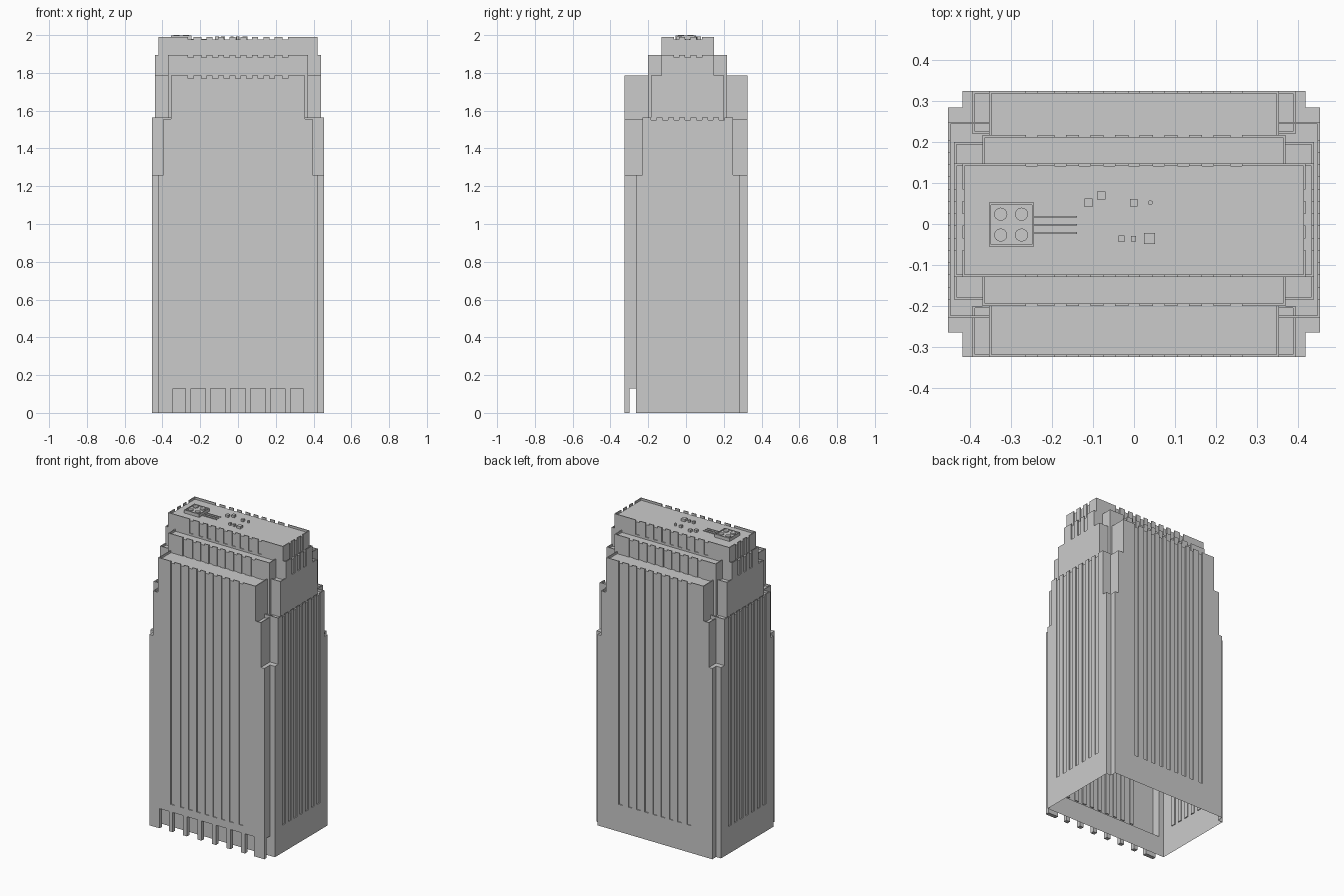
import bpy, bmesh

if "Cube" in bpy.data.objects:
    bpy.data.objects.remove(bpy.data.objects["Cube"])

D = 0.006          # groove depth and parapet thickness
LIP = 0.014        # parapet height above each roof
ARCADE_Y, ARCADE_Z = -0.265, 0.13
GROOVE_W = 0.028
X_GROOVES = [-0.25, -0.18, -0.12, -0.06, 0, 0.06, 0.12, 0.18, 0.25]
Y_GROOVES = [0.01 + k * 0.06 for k in range(-3, 4)]
blocks = []        # plan rectangles with a top height


def block(x0, x1, y0, y1, z):
    blocks.append(tuple(round(v, 4) for v in (x0, x1, y0, y1, z)))


def panels(a, b, centres):
    """Split a wall run into the panels left between its grooves."""
    out, start = [], a
    for c in centres:
        lo, hi = c - GROOVE_W / 2, c + GROOVE_W / 2
        if lo > a + 0.01 and hi < b - 0.01:
            out.append((start, lo))
            start = hi
    return out + [(start, b)]


def tier(x0, x1, y0, y1, z, front=False, side=False):
    """Recessed core with a thin parapet skin, optionally grooved."""
    block(x0 + D, x1 - D, y0 + D, y1 - D, z - LIP)
    for a, b in panels(x0, x1, X_GROOVES if front else []):
        block(a, b, y0, y0 + D, z)
        block(a, b, y1 - D, y1, z)
    for a, b in panels(y0, y1, Y_GROOVES if side else []):
        block(x0, x0 + D, a, b, z)
        block(x1 - D, x1, a, b, z)


# Plinth band
block(-0.42, 0.42, -0.325, 0.325, 0.18)
block(-0.455, 0.455, -0.265, 0.285, 0.18)
# Corner shafts and shoulders
for s in (-1, 1):
    def mirrored(x0, x1, y0, y1, z, make):
        make(min(s * x0, s * x1), max(s * x0, s * x1), y0, y1, z)
    for y0, y1 in ((-0.325, -0.2), (0.22, 0.325)):
        mirrored(0.3, 0.42, y0, y1, 1.26, block)
        mirrored(0.3, 0.395, y0, y1, 1.555, tier)
    for y0, y1 in ((-0.265, -0.21), (0.23, 0.285)):
        mirrored(0.38, 0.455, y0, y1, 1.26, block)
# Stepped tiers
tier(-0.455, 0.455, -0.23, 0.25, 1.565, side=True)
tier(-0.355, 0.355, -0.325, 0.325, 1.785, front=True)
tier(-0.44, 0.44, -0.185, 0.2, 1.785)
tier(-0.37, 0.37, -0.2, 0.218, 1.895, front=True)
tier(-0.44, 0.44, -0.13, 0.148, 1.895, side=True)
tier(-0.42, 0.42, -0.13, 0.148, 1.99, front=True, side=True)


def add_mesh(name, bm):
    mesh = bpy.data.meshes.new(name)
    bm.to_mesh(mesh)
    bm.free()
    obj = bpy.data.objects.new(name, mesh)
    bpy.context.collection.objects.link(obj)
    return obj


def tower_shell():
    """Single open-bottomed skin over all blocks."""
    xs = sorted({v for b in blocks for v in b[0:2]})
    ys = sorted({v for b in blocks for v in b[2:4]})

    def span(i, j):
        if not (0 <= i < len(xs) - 1 and 0 <= j < len(ys) - 1):
            return None
        x, y = (xs[i] + xs[i + 1]) / 2, (ys[j] + ys[j + 1]) / 2
        tops = [b[4] for b in blocks if b[0] < x < b[1] and b[2] < y < b[3]]
        return (ARCADE_Z if y < ARCADE_Y else 0, max(tops)) if tops else None

    grid = {(i, j): span(i, j) for i in range(-1, len(xs)) for j in range(-1, len(ys))}
    bm = bmesh.new()

    def quad(pts, flip):
        bm.faces.new([bm.verts.new(p) for p in (reversed(pts) if flip else pts)])

    def wall(a, b, p, q):
        """Wall on edge p-q; unflipped it faces from cell a to cell b."""
        if not a and not b:
            return
        a, b = a or (b[0], b[0]), b or (a[0], a[0])
        for u, v, flip in ((a[1], b[1], a[1] < b[1]), (a[0], b[0], a[0] > b[0])):
            lo, hi = min(u, v), max(u, v)
            if hi - lo > 1e-5:
                quad([(*p, lo), (*q, lo), (*q, hi), (*p, hi)], flip)

    for (i, j), c in grid.items():
        if i + 1 < len(xs) and j >= 0 and j + 1 < len(ys):
            wall(c, grid[i + 1, j], (xs[i + 1], ys[j]), (xs[i + 1], ys[j + 1]))
        if j + 1 < len(ys) and i >= 0 and i + 1 < len(xs):
            wall(c, grid[i, j + 1], (xs[i + 1], ys[j + 1]), (xs[i], ys[j + 1]))
        if c:
            x0, x1, y0, y1 = xs[i], xs[i + 1], ys[j], ys[j + 1]
            for z, flip in ((c[1], False), (c[0], True)):
                if z > 0:
                    quad([(x0, y0, z), (x1, y0, z), (x1, y1, z), (x0, y1, z)], flip)
    bmesh.ops.remove_doubles(bm, verts=bm.verts, dist=1e-5)
    return add_mesh("tower_shell", bm)


def box(name, x0, x1, y0, y1, z0, z1):
    bm = bmesh.new()
    bmesh.ops.create_cube(bm, size=1)
    for v in bm.verts:
        v.co = ((x0, x1)[v.co.x > 0], (y0, y1)[v.co.y > 0], (z0, z1)[v.co.z > 0])
    return add_mesh(name, bm)


def cylinder(name, x, y, z0, z1, r):
    bpy.ops.mesh.primitive_cylinder_add(vertices=16, radius=r, depth=z1 - z0,
                                        location=(x, y, (z0 + z1) / 2))
    obj = bpy.context.object
    obj.name = name
    bpy.ops.object.shade_smooth_by_angle()


tower_shell()

# Entrance arcade: end piers and slim pillars
piers = [(-0.42, -0.345), (0.345, 0.42)]
piers += [(x - 0.014, x + 0.014) for x in (-0.264, -0.159, -0.053, 0.053, 0.159, 0.264)]
for a, b in piers:
    box("arcade_pillar", a, b, -0.325, -0.3, 0, ARCADE_Z)

# Rooftop cooling unit with rim, four fans and pipes
R = 1.99 - LIP
X0, X1, Y0, Y1 = -0.355, -0.245, -0.055, 0.052
box("cooling_unit", X0 + 0.004, X1 - 0.004, Y0 + 0.004, Y1 - 0.004, R, 1.992)
for a, b, c, d in ((X0, X1, Y0, Y0 + 0.005), (X0, X1, Y1 - 0.005, Y1),
                   (X0, X0 + 0.005, Y0, Y1), (X1 - 0.005, X1, Y0, Y1)):
    box("cooling_unit_rim", a, b, c, d, R, 1.997)
for x in (-0.326, -0.275):
    for y in (-0.027, 0.024):
        cylinder("cooling_fan", x, y, 1.99, 2.0, 0.016)
for y in (-0.022, -0.002, 0.018):
    box("roof_pipe", X1, -0.14, y - 0.002, y + 0.002, R, R + 0.004)

# Small roof vents
for x, y, s in ((-0.111, 0.052, 0.02), (-0.08, 0.07, 0.02), (-0.001, 0.052, 0.018),
                (-0.031, -0.036, 0.015), (-0.001, -0.036, 0.013), (0.038, -0.036, 0.027)):
    h = s / 2
    box("roof_vent", x - h, x + h, y - h, y + h, R, R + 0.016)
cylinder("roof_flue", 0.04, 0.052, R, R + 0.016, 0.006)
